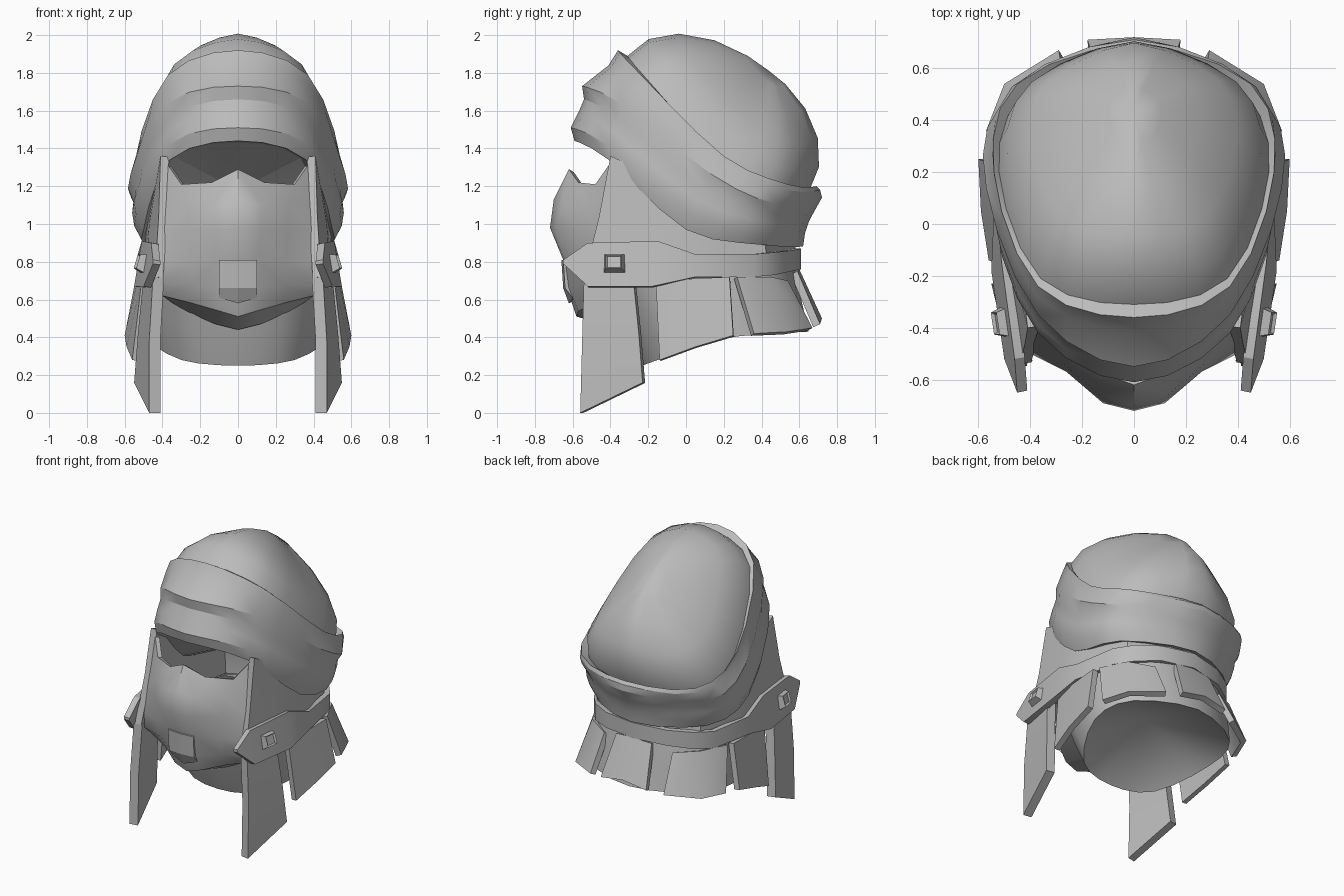
import bpy
import bmesh
from math import radians, sin, cos
from mathutils import Vector

default_cube = bpy.data.objects.get("Cube")
if default_cube:
    bpy.data.objects.remove(default_cube, do_unlink=True)

cloth = bpy.data.materials.new("grey cloth")
cloth.use_nodes = True
cloth.diffuse_color = (0.5, 0.5, 0.5, 1)
cloth.node_tree.nodes["Principled BSDF"].inputs["Base Color"].default_value = cloth.diffuse_color


def row(*points):
    """Points of one half row, given in hundredths of a unit."""
    return [Vector(p) / 100 for p in points]


def smooth_row(points, steps=3):
    """Rounded half ring from front centre to back centre."""
    flip = Vector((-1, 1, 1))
    ring = [points[1] * flip] + points + [points[-2] * flip]
    result = []
    for a, b, c, d in zip(ring, ring[1:], ring[2:], ring[3:]):
        for step in range(steps):
            t = step / steps
            result.append(b + (c - a) * t / 2
                          + (a - b * 2.5 + c * 2 - d / 2) * t ** 2
                          + (b * 3 - a - c * 3 + d) * t ** 3 / 2)
    return result + [points[-1]]


def finish(name, bm, thickness=0, angle=30):
    """Mirror, thicken and shade one part."""
    mesh = bpy.data.meshes.new(name)
    bm.to_mesh(mesh)
    bm.free()
    mesh.materials.append(cloth)
    part = bpy.data.objects.new(name, mesh)
    bpy.context.collection.objects.link(part)
    mirror = part.modifiers.new("mirror", "MIRROR")
    mirror.merge_threshold = 0.0005
    if thickness:
        solid = part.modifiers.new("thickness", "SOLIDIFY")
        solid.thickness = thickness
        solid.offset = -1
    bpy.ops.object.select_all(action="DESELECT")
    part.select_set(True)
    bpy.context.view_layer.objects.active = part
    bpy.ops.object.convert(target="MESH")
    bpy.ops.object.shade_smooth_by_angle(angle=radians(angle))


def loft(name, rows, thickness=0, apex=None, angle=30):
    """Skin between rows, optionally closed to an apex, facing outward."""
    bm = bmesh.new()
    grid = [[bm.verts.new(p) for p in points] for points in rows]
    for upper, lower in zip(grid, grid[1:]):
        for i in range(len(upper) - 1):
            bm.faces.new((upper[i], upper[i + 1], lower[i + 1], lower[i]))
    if apex:
        tip = bm.verts.new(apex)
        for a, b in zip(grid[-1], grid[-1][1:]):
            bm.faces.new((a, b, tip))
    bm.normal_update()
    axis = Vector((0, 0.1, 0))
    facing = 0
    for face in bm.faces:
        away = face.calc_center_median() - axis
        away.z = 0
        facing += face.normal.dot(away) * face.calc_area()
    if facing < 0:
        bmesh.ops.reverse_faces(bm, faces=bm.faces[:])
    finish(name, bm, thickness, angle)


# Rounded cap rising from a slanted rim, slightly peaked along the middle
rim = smooth_row(row((0, -31, 189), (36, -21, 177), (52, 20, 133), (42, 50, 118), (0, 65, 117)))
centre = Vector((0, 0.2, 1.48))
rise = Vector((0, 0.58, 0.81)) * 0.41
dome = []
for degrees in (0, 20, 40, 60, 78):
    a = radians(degrees)
    dome.append([centre + (p - centre) * cos(a)
                 + rise * (sin(a) - 0.1 * sin(2 * a) * min(1, p.x * 3)) for p in rim])
loft("cap_dome", dome, apex=centre + rise, angle=50)

# Folded head wrap: overlapping folds, grooves and inner lip
wrap = [smooth_row(r) for r in (
    row((0, -36, 192), (37, -24, 179), (54, 20, 136), (45, 54, 121), (0, 69, 120)),
    row((0, -41, 184), (38, -27, 173), (54, 18, 133), (47, 53, 118), (0, 71, 118)),
    row((0, -55, 173), (37, -35, 164), (57, 14, 126), (50, 47, 111), (0, 72, 114)),
    row((0, -54, 166), (37, -35, 156), (54, 9, 119), (48, 45, 106), (0, 67, 105)),
    row((0, -57, 159), (37, -39, 149), (55, 7, 112), (48, 44, 101), (0, 65, 101)),
    row((0, -61, 151), (37, -42, 142), (54, 3, 105), (47, 42, 94), (0, 63, 95)),
    row((0, -59, 144), (36, -41, 134), (50, 0, 97), (45, 40, 89), (0, 62, 88)),
    row((0, -50, 143), (33, -36, 135), (44, 0, 100), (40, 38, 91), (0, 56, 90)))]
loft("head_wrap", [rim] + wrap, angle=28)
loft("wrap_lining", [wrap[-1]], apex=Vector((0, 0.05, 1.18)), angle=10)

# Hood cloth between wrap and belt
loft("hood_sides", [
    row((41, -40, 136), (44, -15, 125), (46, 10, 115), (39, 40, 100), (0, 56, 95)),
    row((42, -46, 104), (47, -18, 100), (49, 10, 95), (41, 42, 90), (0, 58, 90)),
    row((44, -54, 72), (49, -20, 72), (51, 8, 72), (41, 43, 74), (0, 58, 76))], 0.045)

# Face veil with a ridge down the nose
loft("face_veil", [
    row((0, -62, 129), (14, -57, 122), (30, -48, 121), (37, -41, 131)),
    row((0, -70, 113), (13, -66, 110), (27, -54, 110), (38, -44, 112)),
    row((0, -72, 98), (12, -69, 97), (26, -57, 97), (39, -47, 97)),
    row((0, -65, 81), (10, -64, 81), (25, -56, 80), (40, -50, 80)),
    row((0, -63, 66), (10, -62, 66), (24, -54, 68), (41, -48, 68)),
    row((0, -58, 51), (10, -57, 54), (24, -48, 58), (40, -42, 62)),
    row((0, -33, 44), (12, -32, 47), (26, -28, 53), (36, -27, 59))], 0.03, angle=34)
loft("chin_plate", [
    row((0, -66, 81), (10, -65, 81)),
    row((0, -65, 66), (10, -64, 66)),
    row((0, -62, 58), (10, -60, 61))], 0.03, angle=15)

# Flared neck skirt and its inner lining
skirt_hem = smooth_row(row((0, -23, 25), (30, -15, 28), (48, 18, 39), (41, 48, 42), (0, 65, 43)))
loft("neck_skirt", [
    smooth_row(row((0, -36, 62), (34, -30, 66), (49, 5, 74), (39, 43, 76), (0, 58, 78))),
    smooth_row(row((0, -30, 42), (33, -22, 46), (49, 10, 56), (41, 46, 59), (0, 61, 60))),
    skirt_hem], angle=40)
loft("skirt_lining", [skirt_hem], apex=Vector((0, 0.12, 0.6)), angle=25)

# Loose flaps hanging over the skirt
loft("side_flap", [
    row((51, -16, 70), (53, 3, 71), (54, 23, 72)),
    row((56, -14, 28), (59, 5, 35), (60, 25, 41))], 0.04)
loft("rear_side_flap", [
    row((52, 27, 72), (43, 45, 72), (27, 54, 70)),
    row((57, 36, 42), (50, 54, 43), (29, 67, 45))], 0.04, angle=40)
loft("back_flap", [
    row((0, 60, 76), (14, 59, 75)),
    row((0, 72, 50), (18, 71, 47))], 0.04)

# Long front tails below the belt
loft("front_tail", [
    row((45, -54, 72), (50, -28, 72)),
    row((47, -55, 38), (53, -25, 42)),
    row((47, -56, 0), (55, -23, 16))], 0.06)

# Belt with pointed ends leaning outward, and its square studs
loft("belt", [
    row((45, -65, 81), (46, -52, 90), (51, -15, 91), (53, 5, 84),
        (48, 36, 84), (39, 47, 85), (24, 56, 86), (0, 61, 87)),
    row((45, -65, 79), (50, -52, 67), (55, -18, 67), (54, 5, 72),
        (48, 36, 72), (39, 47, 73), (24, 56, 75), (0, 61, 76))], 0.04)
stud = bmesh.new()
bmesh.ops.create_cone(stud, cap_ends=True, segments=4, radius1=0.083, radius2=0.06, depth=0.05)
top = max(stud.faces, key=lambda f: f.calc_center_median().z)
bmesh.ops.inset_region(stud, faces=[top], thickness=0.012, depth=-0.012)
for vert in stud.verts:
    x, y, z = vert.co
    side, up = (x + y) * 0.707, (y - x) * 0.707
    vert.co = Vector((0.51 + z + side * 0.15 - up * 0.25, -0.38 + side - z * 0.15,
                      0.795 + up * 0.85 + z * 0.25))
bmesh.ops.recalc_face_normals(stud, faces=stud.faces[:])
finish("belt_stud", stud, angle=20)
